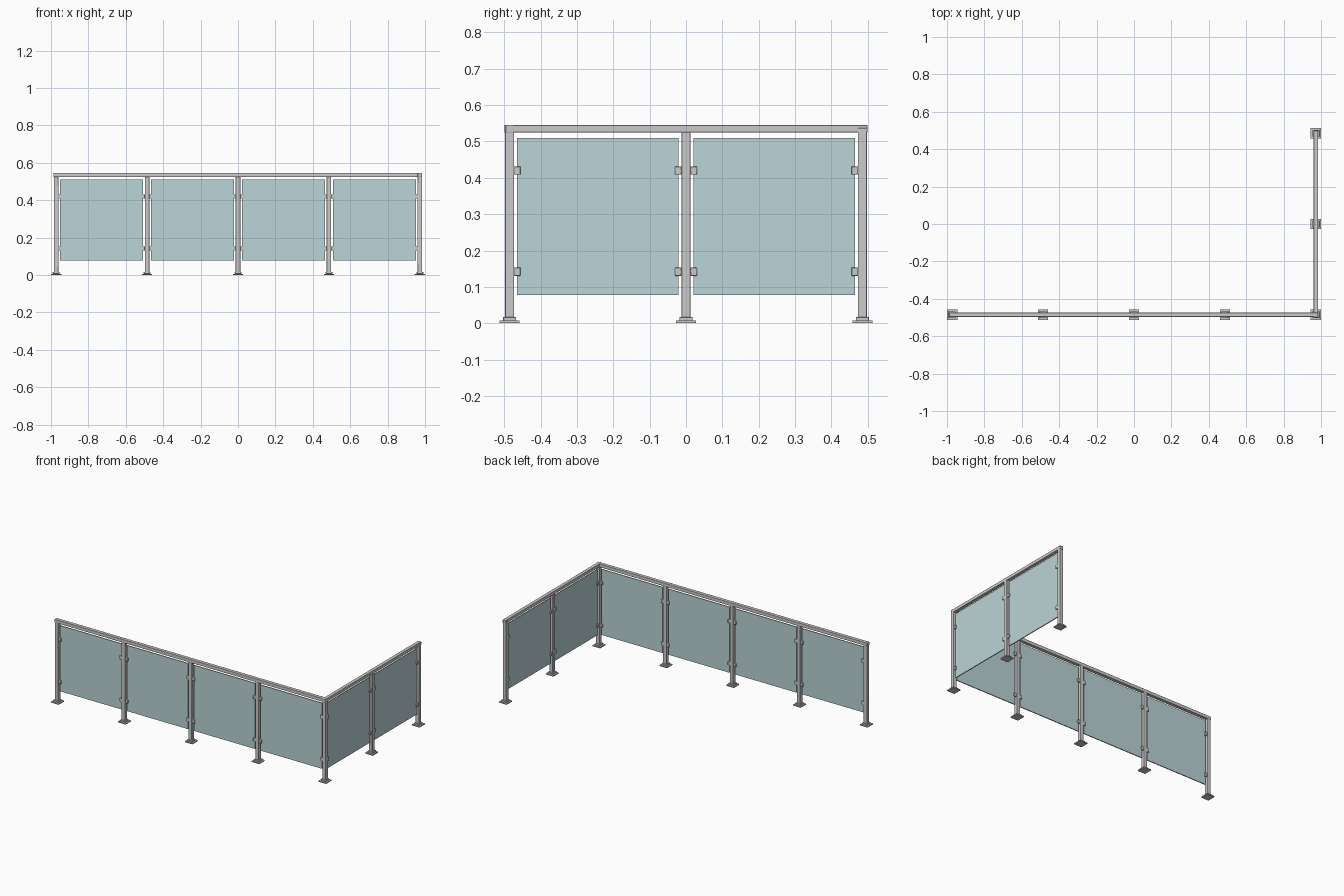
import bpy
from mathutils import Vector

if "Cube" in bpy.data.objects:
    bpy.data.objects.remove(bpy.data.objects["Cube"])

XC, YC = 0.9725, 0.485      # corner post centre


def material(name, colour):
    m = bpy.data.materials.new(name)
    m.diffuse_color = colour
    m.use_nodes = True
    m.node_tree.nodes["Principled BSDF"].inputs["Base Color"].default_value = m.diffuse_color
    return m


glass_mat = material("glass", (0.50, 0.66, 0.68, 0.6))


def box(name, lo, hi, bevel=0.0, mat=None):
    lo, hi = Vector(lo), Vector(hi)
    bpy.ops.mesh.primitive_cube_add(size=1, location=(lo + hi) / 2)
    o = bpy.context.object
    o.name = name
    o.scale = hi - lo
    bpy.ops.object.transform_apply(location=False, rotation=False, scale=True)
    if bevel:
        b = o.modifiers.new("bevel", 'BEVEL')
        b.width = bevel
        b.segments = 2
        bpy.ops.object.shade_smooth_by_angle()
    if mat:
        o.data.materials.append(mat)
    return o


def column(name, x, y, half, z0, z1, bevel=0.0):
    return box(name, (x - half, y - half, z0), (x + half, y + half, z1), bevel)


# Posts with stepped base plates
front = [(-XC + i * XC / 2, -YC) for i in range(5)]
side = [(XC, -YC), (XC, 0), (XC, YC)]
for x, y in front + side[1:]:
    top = 0.537 if (x, y) == (XC, YC) else 0.526
    column("post", x, y, 0.0123, 0.01, top, 0.0015)
    column("base_plate", x, y, 0.0275, 0, 0.007)
    column("base_collar", x, y, 0.018, 0.007, 0.017, 0.001)


def panel(a, b):
    """Glass pane and its four clamps between posts a and b."""
    a, b = Vector((*a, 0)), Vector((*b, 0))
    d = (b - a).normalized()
    n = Vector((abs(d.y), abs(d.x), 0))
    up = Vector((0, 0, 1))
    box("glass_panel", a + d * 0.0205 - n * 0.003 + up * 0.078,
        b - d * 0.0205 + n * 0.003 + up * 0.51, mat=glass_mat)
    for c in (a + d * 0.021, b - d * 0.021):
        for z in (0.142, 0.42):
            h = d * 0.009 + n * 0.01 + up * 0.0115
            box("glass_clamp", c + up * z - h, c + up * z + h, 0.002)


for run in (front, side):
    for a, b in zip(run, run[1:]):
        panel(a, b)

# Top rails
box("front_top_rail", (-XC - 0.0145, -YC - 0.0115, 0.524),
    (XC + 0.0125, -YC + 0.0115, 0.546), 0.002)
box("side_top_rail", (XC - 0.0115, -YC - 0.0145, 0.5245),
    (XC + 0.0115, YC + 0.0145, 0.5455), 0.002)
